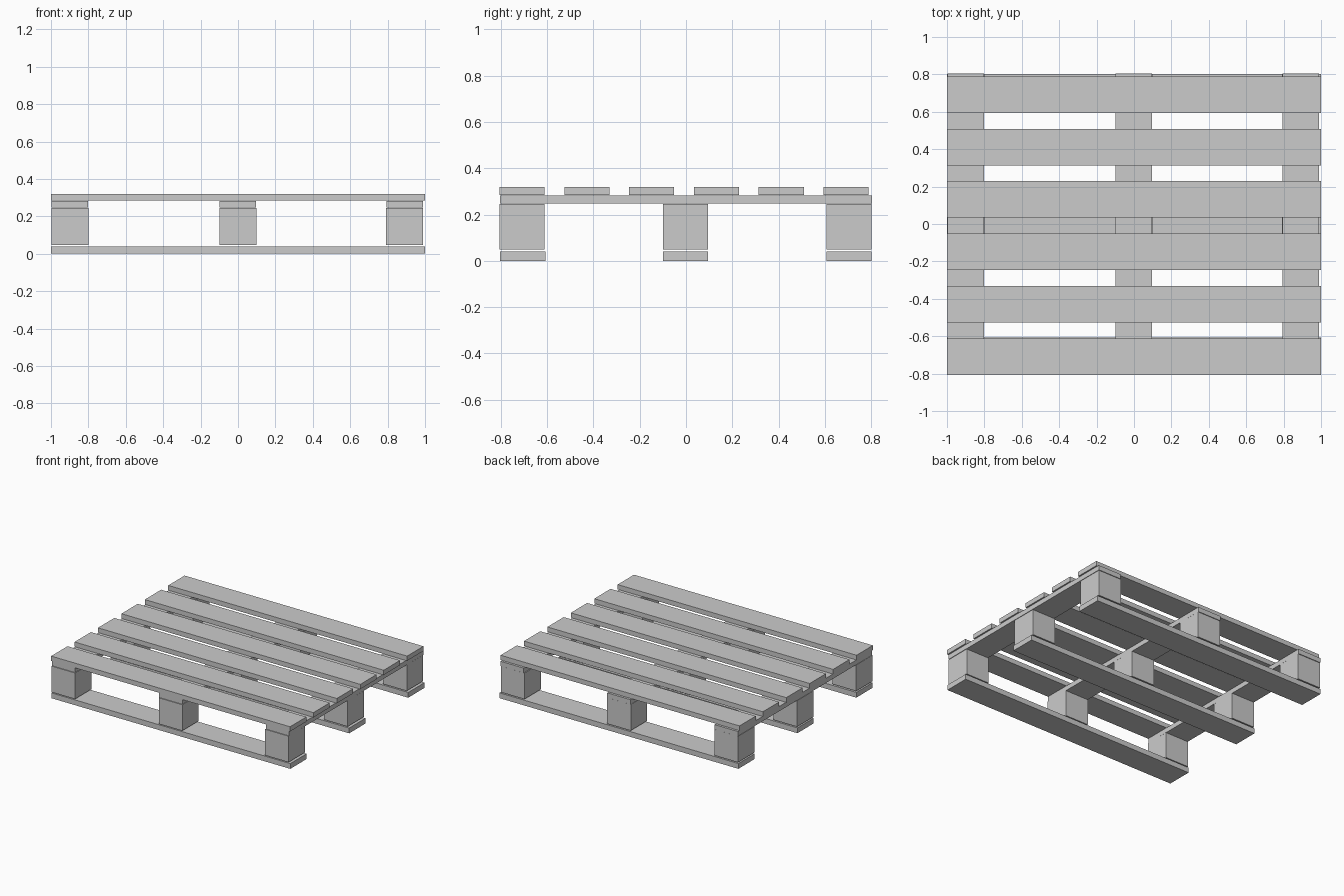
import bpy

if "Cube" in bpy.data.objects:
    bpy.data.objects.remove(bpy.data.objects["Cube"])


def box(name, x, y, z):
    """Box from (min, max) ranges on each axis."""
    bpy.ops.mesh.primitive_cube_add(size=1, location=[(a + b) / 2 for a, b in (x, y, z)])
    ob = bpy.context.object
    ob.name = name
    ob.scale = [b - a for a, b in (x, y, z)]
    bpy.ops.object.transform_apply(location=False, rotation=False, scale=True)
    return ob


W = 0.195                          # plank and block width
ROWS = (-0.803, -0.099, 0.607)     # front edge of each row of feet
COLS = (-0.997, -0.099, 0.795)     # left edge of each column of feet

# Deck boards running left to right
for i in range(6):
    y = -0.806 + 0.28 * i
    box(f"deck_board_{i + 1}", (-1, 1), (y, y + W), (0.284, 0.32))

# Cross boards under the deck, front to back
for i, x in enumerate(COLS):
    box(f"cross_board_{i + 1}", (x, x + W), (-0.803, 0.805), (0.247, 0.283))

# Bottom runners with spacer blocks standing just above them
for r, y in enumerate(ROWS):
    box(f"bottom_runner_{r + 1}", (-1, 1), (y, y + W), (0, 0.04))
    for c, x in enumerate(COLS):
        dy = -0.003 if r == 0 else 0
        dx = -0.004 if c == 2 else 0
        box(f"spacer_block_{r + 1}_{c + 1}", (x + dx, x + dx + W + 0.002),
            (y + dy, y + dy + W), (0.048, 0.245))
